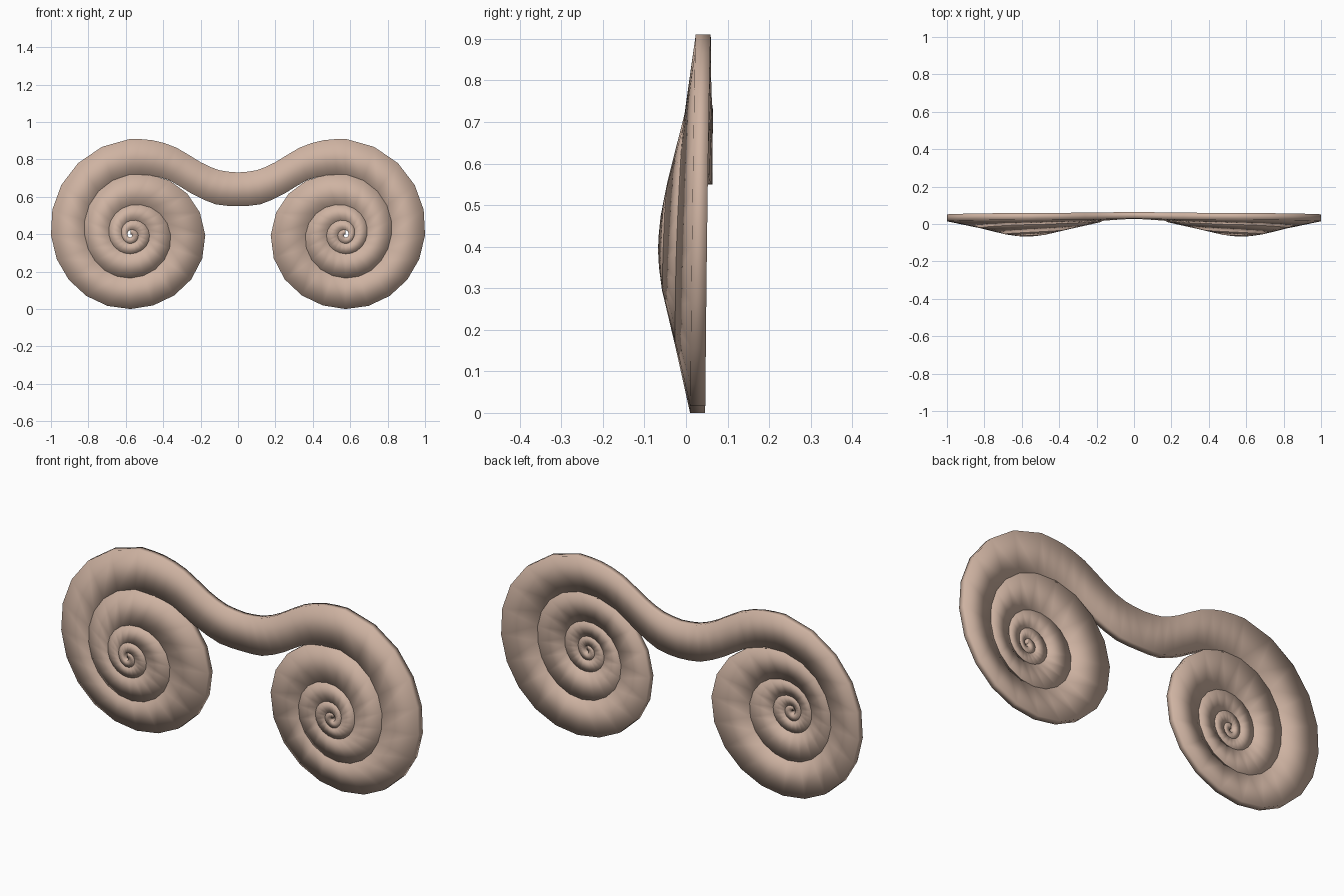
import bpy, bmesh, math

cube = bpy.data.objects.get("Cube")
if cube:
    bpy.data.objects.remove(cube)

CENTRE = (0.575, 0.395)   # eye of the scroll in x, z
THICK = 0.036
STEPS = 5                 # sections per quarter turn

# Outer radius of the spiral at each quarter turn
RADII = [0.515, 0.425, 0.395, 0.4, 0.325, 0.245, 0.23, 0.215, 0.16, 0.115, 0.1, 0.102,
         0.078, 0.047, 0.045, 0.042, 0.028, 0.015, 0.012, 0.008, 0.004]
# Upper and lower edge of the bridge, from the middle outwards
BRIDGE = [((0, 0.73), (0, 0.55)), ((0.1, 0.742), (0.12, 0.56)),
          ((0.2, 0.785), (0.25, 0.618)), ((0.33, 0.863), (0.37, 0.69)),
          ((0.455, 0.902), (0.48, 0.715))]


def spline(values, t):
    """Smooth curve through evenly spaced values."""
    i = min(int(t), len(values) - 2)
    f = t - i
    p1, p2 = values[i], values[i + 1]
    p0 = values[i - 1] if i else 2 * p1 - p2
    p3 = values[i + 2] if i + 2 < len(values) else 2 * p2 - p1
    return p1 + 0.5 * f * (p2 - p0 + f * (2 * p0 - 5 * p1 + 4 * p2 - p3
                                          + f * (3 * (p1 - p2) + p3 - p0)))


def polar(quarters, radius):
    a = math.pi / 2 * (1 - quarters)
    return CENTRE[0] + radius * math.cos(a), CENTRE[1] + radius * math.sin(a)


def front(x, z):
    """Depth of the domed front surface."""
    r = math.hypot(x - CENTRE[0], z - CENTRE[1])
    return 0.03 - 0.097 * math.exp(-(r / 0.315) ** 2)


# Edge pairs along the bridge, then round the spiral
pairs = []
control = BRIDGE + [(polar(0, RADII[0]), polar(0, RADII[4]))]
for k in range((len(control) - 1) * 2):
    pairs.append([tuple(spline([c[e][axis] for c in control], k / 2) for axis in (0, 1))
                  for e in (0, 1)])
for k in range((len(RADII) - 5) * STEPS + 1):
    q = k / STEPS
    pairs.append([polar(q, spline(RADII, q)), polar(q, spline(RADII, q + 4))])

# Rectangular section swept along the pairs
bm = bmesh.new()
rings = []
for outer, inner in pairs:
    ring = [(outer, 0), (inner, 0), (inner, THICK), (outer, THICK)]
    rings.append([bm.verts.new((x, front(x, z) + d, z)) for (x, z), d in ring])
for a, b in zip(rings, rings[1:]):
    for i in range(4):
        j = (i + 1) % 4
        bm.faces.new((a[i], a[j], b[j], b[i]))
bm.faces.new(rings[-1])
bmesh.ops.recalc_face_normals(bm, faces=bm.faces)
for f in bm.faces:
    f.smooth = True
mesh = bpy.data.meshes.new("double_scroll")
bm.to_mesh(mesh)
bm.free()

# Colour
clay = bpy.data.materials.new("tan_clay")
clay.use_nodes = True
colour = (0.62, 0.45, 0.36, 1)
clay.diffuse_color = colour
clay.node_tree.nodes["Principled BSDF"].inputs["Base Color"].default_value = colour
mesh.materials.append(clay)

# Mirrored half
scroll = bpy.data.objects.new("double_scroll", mesh)
bpy.context.collection.objects.link(scroll)
mirror = scroll.modifiers.new("mirror", 'MIRROR')
mirror.use_clip = True
mirror.merge_threshold = 0.0005
